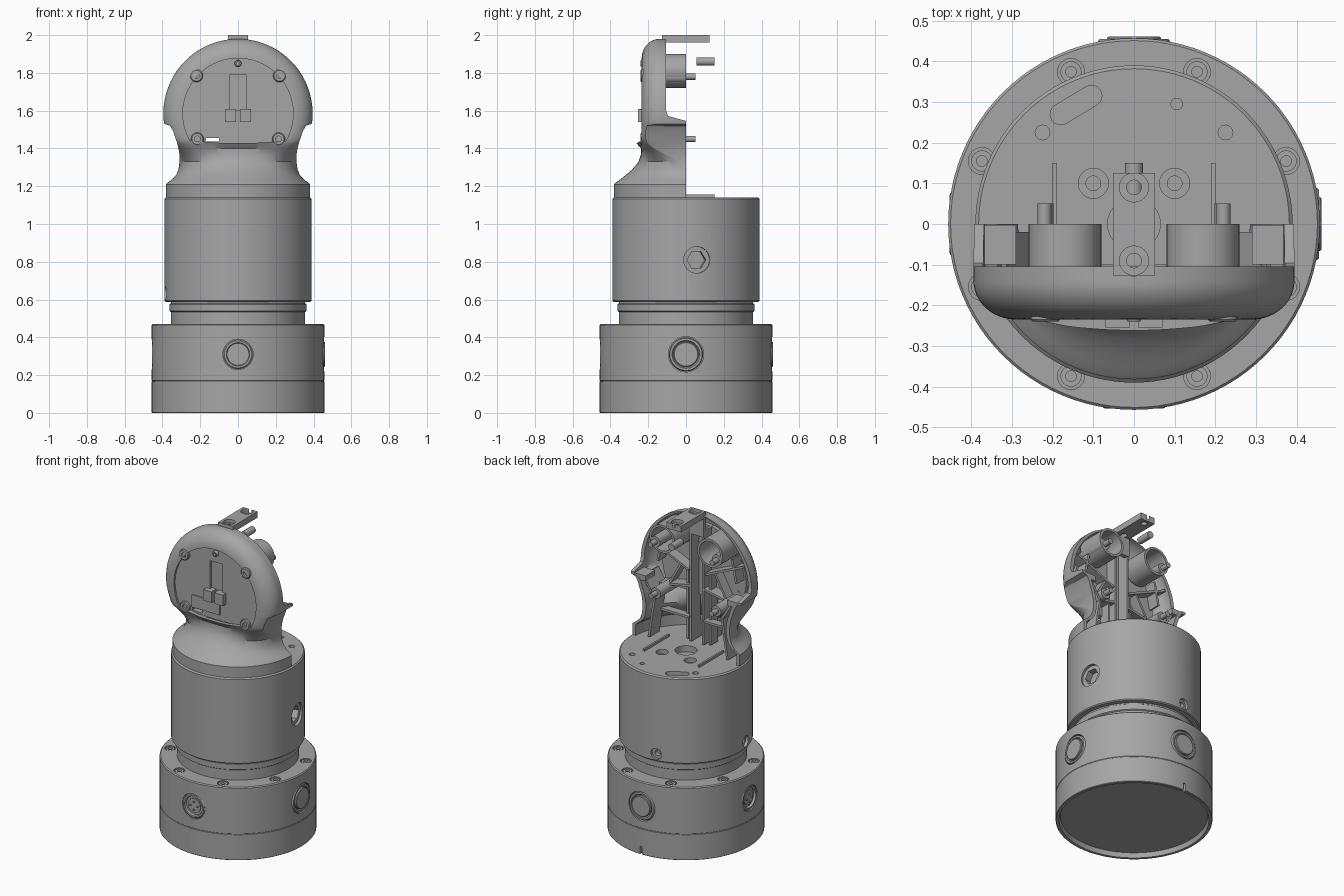
import bpy, bmesh
from math import pi, sin, cos, sqrt, radians, hypot
from mathutils import Matrix, Vector

if "Cube" in bpy.data.objects:
    bpy.data.objects.remove(bpy.data.objects["Cube"])

grey = bpy.data.materials.new("plain grey")
grey.use_nodes = True
grey.diffuse_color = (0.38, 0.38, 0.38, 1)
grey.node_tree.nodes["Principled BSDF"].inputs["Base Color"].default_value = (0.38, 0.38, 0.38, 1)


def make(name, bm):
    bmesh.ops.recalc_face_normals(bm, faces=bm.faces)
    me = bpy.data.meshes.new(name)
    bm.to_mesh(me)
    bm.free()
    me.materials.append(grey)
    ob = bpy.data.objects.new(name, me)
    bpy.context.scene.collection.objects.link(ob)
    return ob


def smooth(ob):
    bpy.ops.object.select_all(action='DESELECT')
    ob.select_set(True)
    bpy.context.view_layer.objects.active = ob
    bpy.ops.object.shade_smooth_by_angle(angle=radians(32))
    return ob


def along(direction, origin=(0, 0, 0)):
    """Matrix taking local z to a direction."""
    turn = Vector(direction).to_track_quat('Z', 'Y').to_matrix().to_4x4()
    return Matrix.Translation(origin) @ turn


def lathe(name, profile, matrix=Matrix(), steps=96):
    bm = bmesh.new()
    vs = [bm.verts.new((r, 0, z)) for r, z in profile]
    es = [bm.edges.new(p) for p in zip(vs, vs[1:])]
    bmesh.ops.spin(bm, geom=vs + es, cent=(0, 0, 0), axis=(0, 0, 1), angle=2 * pi, steps=steps)
    bmesh.ops.remove_doubles(bm, verts=bm.verts, dist=1e-5)
    bm.transform(matrix)
    return smooth(make(name, bm))


def rod(name, start, direction, r, length, steps=24):
    return lathe(name, [(0, 0), (r, 0), (r, length), (0, length)], along(direction, start), steps)


def counterbore(start, direction, r, wide, step):
    """Stepped cutter: a narrow hole that widens outward."""
    return lathe("counterbore", [(0, 0), (r, 0), (r, step), (wide, step), (wide, .12), (0, .12)],
                 along(direction, start), 24)


def box(name, lo, hi):
    bm = bmesh.new()
    bmesh.ops.create_cube(bm, size=1)
    lo, hi = Vector(lo), Vector(hi)
    bm.transform(Matrix.Translation((lo + hi) / 2) @ Matrix.Diagonal((hi - lo).to_4d()))
    return make(name, bm)


def prism(name, outline, y0, y1):
    """Outline in x, z pushed along y."""
    bm = bmesh.new()
    face = bm.faces.new([bm.verts.new((x, y0, z)) for x, z in outline])
    out = bmesh.ops.extrude_face_region(bm, geom=[face], use_keep_orig=True)["geom"]
    bmesh.ops.translate(bm, vec=(0, y1 - y0, 0), verts=[v for v in out if isinstance(v, bmesh.types.BMVert)])
    return make(name, bm)


def rib(name, a, b, y0, y1, t=0.014):
    a, b = Vector(a), Vector(b)
    n = (b - a).orthogonal().normalized() * t / 2
    return prism(name, [a + n, b + n, b - n, a - n], y0, y1)


def cut(ob, cutters):
    """Subtract the cutters, bake the result and drop the cutters."""
    for c in cutters:
        c.hide_render = True
        m = ob.modifiers.new("cut", 'BOOLEAN')
        m.object, m.solver = c, 'MANIFOLD'
    bpy.context.view_layer.update()
    me = bpy.data.meshes.new_from_object(ob.evaluated_get(bpy.context.evaluated_depsgraph_get()))
    ob.modifiers.clear()
    ob.data = me
    for c in cutters:
        bpy.data.objects.remove(c)
    return smooth(ob)


def radial(deg, z, r=0):
    a = radians(deg)
    return (r * cos(a), r * sin(a), z), (cos(a), sin(a), 0)


# Base with a recessed underside, seam, port pockets and rim screws
base = lathe("base", [(0, .03), (.43, .03), (.437, 0), (.454, 0), (.457, .003), (.457, .165), (.455, .167),
                      (.455, .169), (.457, .171), (.457, .464), (.451, .47), (0, .47)])
cuts = [box("slit", (-.008, .43, -.01), (.008, .5, .05))]
for k in range(4):
    p, d = radial(90 * k, .31, .41)
    cuts.append(rod("pocket", p, d, .08 if k > 1 else .093, .1, 40))
for k in range(8):
    p, _ = radial(22.5 + 45 * k, .455, .405)
    cuts.append(rod("screw_pocket", p, (0, 0, 1), .033, .05))
cut(base, cuts)
for k in range(8):
    p, _ = radial(22.5 + 45 * k, .44, .405)
    lathe("rim_screw", [(0, .015), (.013, .015), (.013, .027), (.026, .027), (.026, 0)], along((0, 0, 1), p), 24)

# Side ports: two plain plugs, two pin sockets
for k in range(4):
    p, d = radial(90 * k, .31)
    if k < 2:
        lathe("plug_port", [(.09, .4), (.09, .447), (.085, .455), (.074, .455), (.068, .446), (.066, .446),
                            (.066, .458), (.062, .461), (0, .461)], along(d, p), 48)
    else:
        lathe("socket_port", [(.078, .4), (.078, .449), (.072, .454), (.062, .454), (.058, .44),
                              (.045, .44), (.045, .447), (0, .447)], along(d, p), 48)
        side = Vector((-d[1], d[0], 0))
        for i, j in ((1, 0), (-1, 0), (0, 1), (0, -1)):
            rod("socket_pin", Vector(p) + Vector(d) * .44 + side * .025 * i + Vector((0, 0, .025 * j)), d, .006, .014, 10)

# Neck and main body
lathe("neck", [(0, .46), (.356, .46), (.356, .535), (.363, .54), (.363, .575), (.356, .58), (.356, .6), (0, .6)])
body = lathe("body", [(0, .588), (.384, .588), (.39, .594), (.39, 1.132), (.382, 1.14), (0, 1.14)])
cuts = []
for k in range(4):
    p, d = radial(8.5 + 90 * k, .635, .34)
    cuts.append(counterbore(p, d, .018, .035, .032))
p, d = radial(8.5, .81, .372)
cuts.append(rod("hex_rim", p, d, .07, .1, 40))
p, d = radial(8.5, .81, .33)
cuts.append(rod("hex_socket", p, d, .05, .1, 6))
for s in (1, -1):
    cuts.append(counterbore((s * .1, .1, 1.08), (0, 0, 1), .018, .037, .03))
for x, y, r in ((.105, .295, .014), (.225, .225, .018), (-.225, .225, .018), (0, 0, .065)):
    cuts.append(rod("top_hole", (x, y, 1.1), (0, 0, 1), r, .1))
bm = bmesh.new()
for x, y in ((-.18, .27), (-.105, .315)):
    for z in (1.11, 1.2):
        bmesh.ops.create_circle(bm, segments=20, radius=.026, matrix=Matrix.Translation((x, y, z)))
bmesh.ops.convex_hull(bm, input=bm.verts)
bmesh.ops.delete(bm, geom=[v for v in bm.verts if not v.link_faces], context='VERTS')
cuts.append(make("slot", bm))
cut(body, cuts)

# Half shell of the head: neck rows below, domed disc above
CZ, R, WALL = 1.585, .395, .024
rows = [(1.14, .382, .382), (1.21, .382, .382), (1.218, .374, .374), (1.235, .35, .35), (1.26, .327, .318),
        (1.29, .315, .284), (1.33, .309, .255), (1.37, .31, .242), (1.4, .315, .24), (1.425, .321, .24),
        (1.435, .324, .24), (1.45, .33, .24), (1.49, .343, .24), (1.52, .36, .24), (1.53, .39, .24)]
for k in range(25):
    a = -.1 + (pi / 2 + .03) * k / 24
    rows.append((CZ + R * sin(a), R * cos(a), .24))


def depth(x, z, w, d):
    r = hypot(x, z - CZ)
    dome = .14 + .095 * sqrt(max(0, 1 - (max(0, r - .29) / .105) ** 2))
    oval = d * sqrt(max(0, 1 - (x / w) ** 2))
    s = min(1, max(0, (z - 1.28) / .17))
    s = s * s * (3 - 2 * s)
    lip = .032 * max(0, 1 - abs(z - 1.433) / .035) * max(0, 1 - (x / .25) ** 2)
    return oval + (dome - oval) * s + lip


bm = bmesh.new()
loops, COLS = [], 48
for z, w, d in rows:
    back = 0 if z < 1.546 else min(.105, .07 + (z - 1.546))
    inner = max(w - WALL, w / 2)
    xs = [w * cos(pi * c / COLS) for c in range(COLS + 1)]
    outside = [(x, max(depth(x, z, w, d), back + .006)) for x in xs]
    inside = [(x * inner / w, max(y - WALL, back + .002)) for x, y in outside]
    ring = [(w, back)] + outside + [(-w, back), (-inner, back)] + inside[::-1] + [(inner, back)]
    loops.append([bm.verts.new((x, -y, z)) for x, y in ring])
N = len(loops[0])
for lo, hi in zip(loops, loops[1:]):
    for c in range(N):
        bm.faces.new((lo[c], hi[c], hi[(c + 1) % N], lo[(c + 1) % N]))
for end in (loops[0], loops[-1]):
    for c in range(N // 2 - 1):
        bm.faces.new((end[c], end[c + 1], end[N - 2 - c], end[N - 1 - c]))
shell = make("head_shell", bm)


# Front opening and the recessed panel that fills it
def panel_outline(r, floor):
    arc = [(r * cos(a), CZ + r * sin(a)) for a in [radians(-30 + 240 * k / 60) for k in range(61)]]
    return arc + [(-.21, floor), (-.1, floor - .008), (0, floor - .01), (.1, floor - .008), (.21, floor)]


cut(shell, [prism("opening", panel_outline(.292, 1.438), -.4, -.12)])
panel = prism("front_panel", panel_outline(.298, 1.432), -.222, -.185)
cuts = [box("panel_slot", (-.045, -.3, 1.6), (.045, -.205, 1.79)),
        box("panel_gap", (-.17, -.3, 1.437), (-.1, -.1, 1.455))]
for s in (1, -1):
    for x, z, r in ((.25, 1.525, .016), (.25, 1.572, .008), (.16, 1.795, .009)):
        cuts.append(rod("panel_hole", (s * x, -.3, z), (0, 1, 0), r, .2, 16))
cut(panel, cuts)
box("panel_plate", (-.17, -.229, 1.46), (.03, -.222, 1.54))
for s in (1, -1):
    cut(box("panel_block", (s * .04 - .03, -.255, 1.54), (s * .04 + .03, -.2, 1.61)),
        [rod("hole", (s * .045, -.3, 1.575), (0, 1, 0), .011, .07, 16)])
for x, z, r in ((.22, 1.785, .034), (-.22, 1.785, .034), (.215, 1.45, .034), (-.215, 1.45, .034), (0, 1.85, .018)):
    lathe("panel_screw", [(0, .02), (r * .45, .02), (r * .45, .035), (r * .85, .035), (r, .03), (r, 0)],
          along((0, -1, 0), (x, -.205, z)), 24)

# Inner ribs, bosses, pins and ears, mirrored
for s in (1, -1):
    for a, b, y0, y1 in (((.045, 1.145), (.045, 1.88), -.2, -.11), ((.08, 1.145), (.08, 1.6), -.2, -.13),
                         ((.045, 1.145), (.045, 1.25), -.29, -.11), ((.06, 1.6), (.33, 1.72), -.18, -.11),
                         ((.05, 1.5), (.3, 1.45), -.19, -.11), ((.12, 1.62), (.21, 1.46), -.19, -.12),
                         ((.28, 1.145), (.24, 1.4), -.12, -.02), ((.24, 1.4), (.32, 1.53), -.17, -.02),
                         ((.28, 1.6), (.25, 1.75), -.19, -.11), ((.05, 1.3), (.25, 1.3), -.15, -.1)):
        rib("inner_rib", (s * a[0], a[1]), (s * b[0], b[1]), y0, y1)
    lathe("boss_ring", [(.09, 0), (.09, .175), (.075, .175), (.075, 0), (.09, 0)], along((0, 1, 0), (s * .17, -.175, 1.81)), 32)
    for x, z in ((.22, 1.78), (.215, 1.45)):
        rod("boss", (s * x, -.19, z), (0, 1, 0), .034, .19)
        rod("boss_pin", (s * x, -.02, z), (0, 1, 0), .017, .07, 16)
    prism("ear", [(s * x, z) for x, z in ((.29, 1.505), (.345, 1.505), (.37, 1.54), (.29, 1.54))], -.1, -.002)
    box("floor_rod", (s * .195 - .006, -.1, 1.14), (s * .195 + .006, .15, 1.155))

# Top bracket with two screw holes, its stem and locating pin
cut(box("top_bracket", (-.052, -.127, 1.96), (.052, .125, 2.0)),
    [counterbore((0, y, 1.9), (0, 0, 1), .018, .036, .078) for y in (-.09, .09)])
box("bracket_stem", (-.052, -.13, 1.84), (.052, -.105, 1.965))
rod("locating_pin", (0, .055, 1.86), (0, 1, 0), .022, .095)
